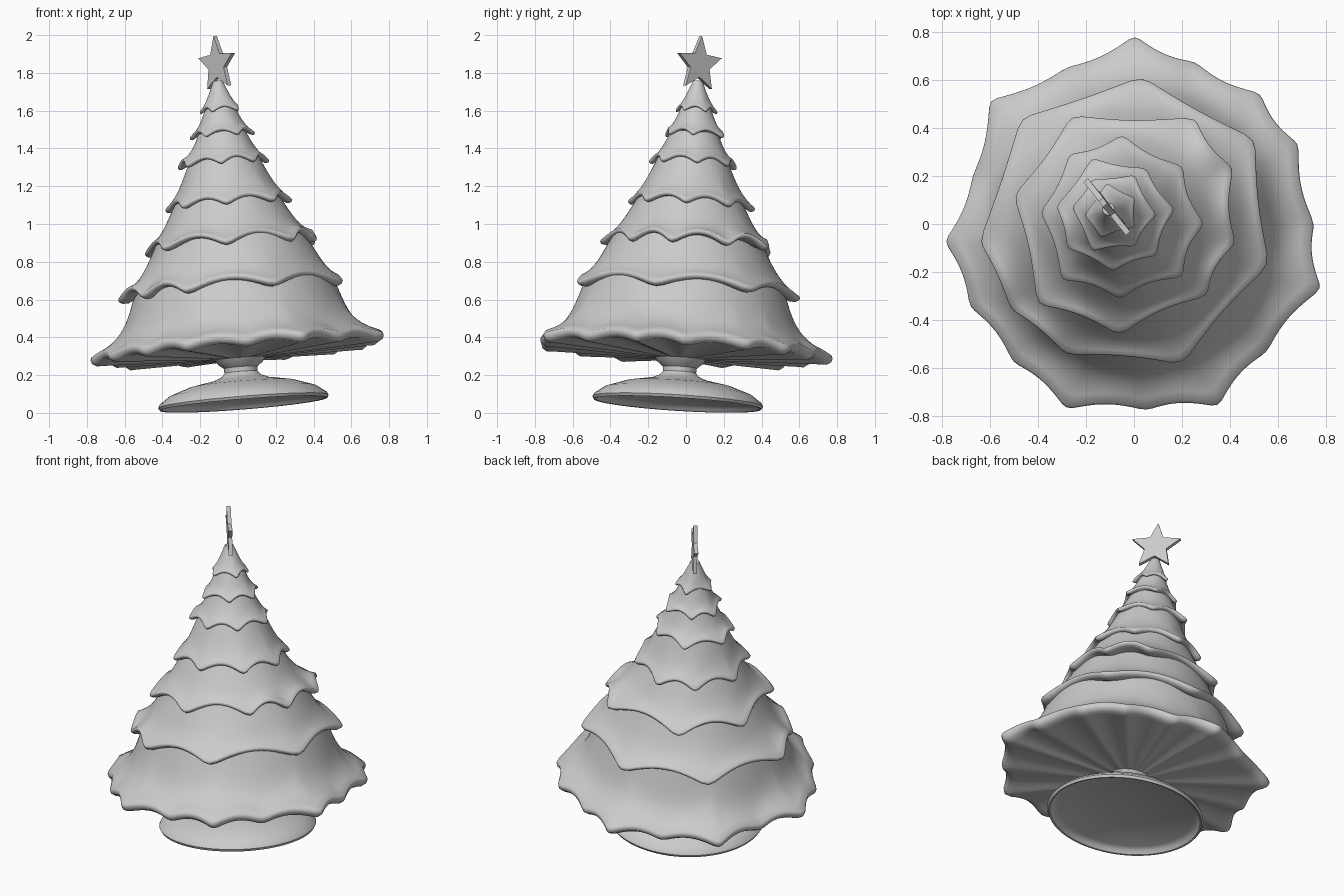
import bpy, bmesh, math, random
from mathutils import Vector, Matrix

cube = bpy.data.objects.get("Cube")
if cube:
    bpy.data.objects.remove(cube, do_unlink=True)

random.seed(4)
grey = bpy.data.materials.new("plain grey")
grey.use_nodes = True
grey.diffuse_color = (0.6, 0.6, 0.6, 1)
grey.node_tree.nodes["Principled BSDF"].inputs["Base Color"].default_value = (0.6, 0.6, 0.6, 1)

# The whole tree leans slightly on its stand
AXIS = Vector((-0.08, 0.063, 1))
BASE = Vector((0.03, -0.045, 0.046))
LEAN = Matrix.Translation(BASE) @ Vector((0, 0, 1)).rotation_difference(AXIS).to_matrix().to_4x4()


def finish(name, bm, angle):
    bmesh.ops.recalc_face_normals(bm, faces=bm.faces)
    mesh = bpy.data.meshes.new(name)
    bm.to_mesh(mesh)
    bm.free()
    mesh.materials.append(grey)
    obj = bpy.data.objects.new(name, mesh)
    bpy.context.collection.objects.link(obj)
    bpy.ops.object.select_all(action='DESELECT')
    obj.select_set(True)
    bpy.context.view_layer.objects.active = obj
    bpy.ops.object.shade_smooth_by_angle(angle=math.radians(angle))


def loft(name, rings, angle, cap_start=True, cap_end=False):
    """Skin a list of equal-length point rings; ends buried in other parts stay open."""
    bm = bmesh.new()
    loops = [[bm.verts.new(LEAN @ Vector(p)) for p in ring] for ring in rings]
    for a, b in zip(loops, loops[1:]):
        for i in range(len(a)):
            j = (i + 1) % len(a)
            bm.faces.new((a[i], a[j], b[j], b[i]))
    if cap_start:
        bm.faces.new(loops[0])
    if cap_end:
        bm.faces.new(loops[-1])
    finish(name, bm, angle)


def circle(r, z, n=64):
    return [(r * math.cos(math.tau * i / n), r * math.sin(math.tau * i / n), z) for i in range(n)]


def hem_curve(points, z, dip, lift, steps=12):
    """Scalloped hem: tips at the points, drawn in and raised between them."""
    centre = (BASE + AXIS * z).xy
    tips = sorted((Vector(p) - centre for p in points), key=lambda v: math.atan2(v.y, v.x))
    hem = []
    for a, b in zip(tips, tips[1:] + tips[:1]):
        for k in range(steps):
            t = k / steps
            p = a.lerp(b, t)
            bow = math.sin(math.pi * t)
            hem.append((math.atan2(p.y, p.x), p.length - dip * bow, z + lift * bow))
    # soften the tips a little
    return [(h[0], (hem[i - 1][1] + 2 * h[1] + hem[(i + 1) % len(hem)][1]) / 4,
             (hem[i - 1][2] + 2 * h[2] + hem[(i + 1) % len(hem)][2]) / 4)
            for i, h in enumerate(hem)]


def skirt(name, points, z, top_r, top_z, dip, lift, thick, inner, flare, closed=False):
    hem = hem_curve(points, z, dip, lift)
    mean = sum(h[1] for h in hem) / len(hem)
    rings = []
    steps = 14
    for k in range(steps + 1):
        t = k / steps
        body = top_r + (mean - top_r) * ((1 - flare) * t + flare * t ** 5)
        rings.append([(a, body + (r - mean) * t ** 3, top_z + (z - top_z) * t + (hz - z) * t ** 3)
                      for a, r, hz in hem])
    # rounded lip, then the underside
    for scale, drop in ((1.008, 0.3), (1.0, 0.7), (0.97, 1), (0.92, 1)):
        rings.append([(a, r * scale, hz - thick * drop) for a, r, hz in hem])
    rings.append([(a, inner[0], inner[1]) for a, r, hz in hem])
    loft(name, [[(r * math.cos(a), r * math.sin(a), hz) for a, r, hz in ring] for ring in rings], 60, closed)


def uneven_points(z, radius, count):
    """Slightly irregular tips around the trunk axis."""
    c = BASE + AXIS * z
    turn = random.random()
    out = []
    for i in range(count):
        a = math.tau * (i + turn + random.uniform(-0.15, 0.15)) / count
        r = radius * random.uniform(0.93, 1.07)
        out.append((c.x + r * math.cos(a), c.y + r * math.sin(a)))
    return out


# Foot: shallow disc, hollowed below, with a narrow neck
foot = [(0.395, 0.034), (0.42, 0.022), (0.435, 0.002), (0.445, 0.0), (0.453, 0.015), (0.445, 0.03), (0.39, 0.07),
        (0.28, 0.108), (0.15, 0.132), (0.105, 0.15), (0.088, 0.17), (0.09, 0.195), (0.12, 0.22), (0.14, 0.25)]
loft("stand", [circle(r, z) for r, z in foot], 40)

# Branch skirts, from the widest up
low = [(0, .78), (.25, .67), (.52, .54), (.68, .33), (.745, 0), (.775, -.27), (.55, -.53), (.35, -.755),
       (.05, -.77), (-.28, -.765), (-.5, -.57), (-.68, -.34), (-.785, -.07), (-.67, .2), (-.6, .515), (-.28, .65)]
skirt("lowest_branches", low, 0.305, 0.525, 0.64, 0.022, 0.03, 0.05, (0.11, 0.24), 0.48)

second = [(-.47, .44), (.03, .61), (.5, .35), (.56, -.17), (.2, -.58), (-.28, -.54), (-.51, -.35), (-.64, -.07)]
skirt("second_branches", second, 0.6, 0.39, 0.89, 0.012, 0.06, 0.03, (0.5, 0.61), 0.22)

third = [(-.26, .45), (.25, .44), (.41, .23), (.42, -.08), (.3, -.3), (-.06, -.46), (-.4, -.33), (-.5, .12)]
skirt("third_branches", third, 0.84, 0.27, 1.1, 0.02, 0.06, 0.025, (0.37, 0.86), 0.2)

fourth = [(-.27, .29), (-.05, .37), (.2, .24), (.29, 0), (.2, -.22), (-.06, -.31), (-.3, -.23), (-.39, .05)]
skirt("fourth_branches", fourth, 1.06, 0.175, 1.33, 0.02, 0.045, 0.022, (0.26, 1.08), 0.18)

skirt("fifth_branches", uneven_points(1.28, 0.245, 7), 1.28, 0.11, 1.48, 0.012, 0.04, 0.018, (0.18, 1.29), 0.2)
skirt("sixth_branches", uneven_points(1.43, 0.173, 6), 1.43, 0.07, 1.6, 0.008, 0.035, 0.015, (0.12, 1.44), 0.2)
skirt("top_branches", uneven_points(1.56, 0.112, 5), 1.56, 0.025, 1.72, 0.005, 0.03, 0.012, (0.07, 1.57), 0.1, True)

# Flat five-pointed star, turned diagonally
outer, inner, half = 0.15, 0.068, 0.012
across = Vector((0.62, -0.78, 0))
through = Vector((0.78, 0.62, 0))
centre = Vector((0.005, 0.0, 1.808))


def star_ring(offset):
    ring = []
    for i in range(10):
        a = math.pi * i / 5
        r = inner if i % 2 else outer
        ring.append(centre + across * (r * math.sin(a)) + through * offset + Vector((0, 0, r * math.cos(a))))
    return ring


loft("star", [star_ring(-half), star_ring(half)], 20, cap_end=True)
